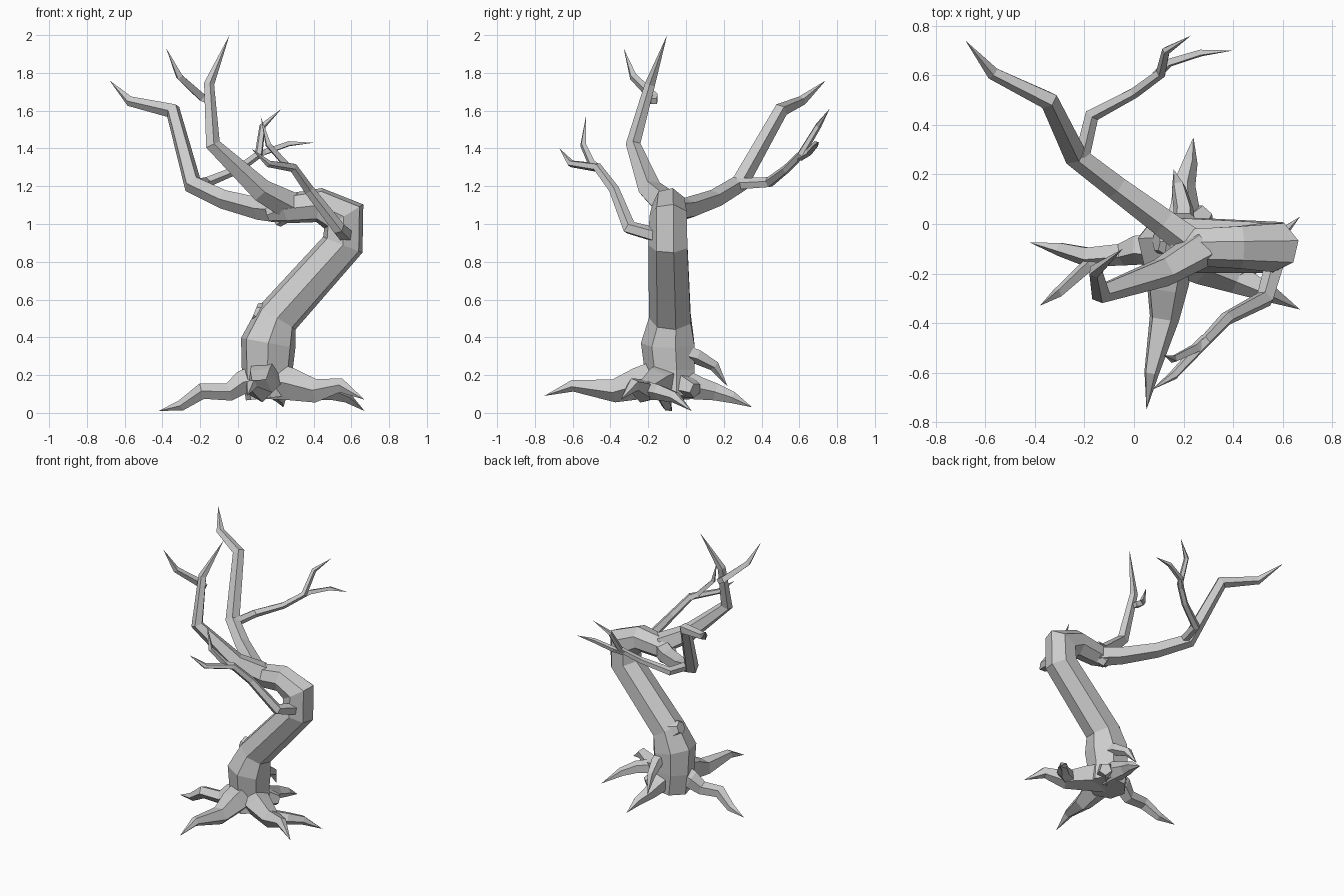
import bpy, bmesh, math
from mathutils import Vector


def limb(name, pts, sides=5):
    """Faceted, mitred tube through (x, y, z, radius) points; radius 0 makes a pointed tip."""
    P = [Vector(p[:3]) for p in pts]
    seg = [(b - a).normalized() for a, b in zip(P, P[1:])]
    bm = bmesh.new()
    u = Vector((0, 1, 0))
    prev = None
    for i, p in enumerate(P):
        d0, d1 = seg[max(i - 1, 0)], seg[min(i, len(seg) - 1)]
        t = (d0 + d1).normalized()
        u = u - t * u.dot(t)
        if u.length < 0.05:
            u = t.orthogonal()
        u.normalize()
        v = t.cross(u)
        r = pts[i][3]
        if r == 0:
            tip = bm.verts.new(p)
            for k in range(sides):
                bm.faces.new((prev[k], prev[(k + 1) % sides], tip))
            prev = None
            break
        bend = d1 - d0
        n = bend.normalized() if bend.length > 1e-4 else Vector()
        stretch = 1 / max(t.dot(d1), 0.7) - 1
        ring = []
        for k in range(sides):
            a = 2 * math.pi * (k + 0.5) / sides
            o = (u * math.cos(a) + v * math.sin(a)) * r * 1.06
            ring.append(bm.verts.new(p + o + n * o.dot(n) * stretch))
        if prev:
            for k in range(sides):
                j = (k + 1) % sides
                bm.faces.new((prev[k], prev[j], ring[j], ring[k]))
        else:
            bm.faces.new(ring[::-1])
        prev = ring
    if prev:
        bm.faces.new(prev)
    bmesh.ops.recalc_face_normals(bm, faces=bm.faces)
    me = bpy.data.meshes.new(name)
    bm.to_mesh(me)
    bm.free()
    ob = bpy.data.objects.new(name, me)
    bpy.context.collection.objects.link(ob)
    return ob


# Leaning trunk that bends back over itself
limb("trunk", [(.17, -.08, .08, .125), (.155, -.08, .22, .13), (.16, -.09, .37, .14),
               (.205, -.08, .5, .11), (.555, -.09, .89, .102), (.56, -.09, 1.04, .098),
               (.43, -.09, 1.10, .085), (.25, -.09, 1.08, .075), (.16, -.07, 1.05, .04)], 7)

# Knot on the trunk and lump under the crown fork
limb("trunk_knot", [(.22, -.07, .46, .085), (.14, -.07, .52, .075), (.09, -.07, .54, .04)], 6)
limb("fork_lump", [(.27, -.08, 1.07, .05), (.2, -.05, 1.02, .04)], 6)

# Tall front branch and its twig
limb("front_branch", [(.27, -.1, 1.1, .075), (.12, -.19, 1.18, .06), (-.135, -.28, 1.42, .037),
                      (-.155, -.19, 1.74, .027), (-.045, -.1, 2.0, 0)])
limb("front_branch_twig", [(-.15, -.17, 1.65, .022), (-.19, -.17, 1.67, .026),
                           (-.31, -.28, 1.78, .02), (-.38, -.33, 1.93, 0)], 4)

# Long rear branch and its forked twig
limb("rear_branch", [(.24, -.08, 1.07, .065), (.12, .01, 1.08, .058), (-.07, .15, 1.13, .05),
                     (-.24, .28, 1.21, .046), (-.345, .5, 1.6, .037),
                     (-.57, .61, 1.65, .026), (-.68, .74, 1.76, 0)])
limb("rear_twig", [(-.21, .27, 1.21, .03), (-.17, .44, 1.22, .027), (0, .53, 1.29, .022),
                   (.11, .61, 1.37, .02), (.13, .7, 1.52, .016), (.23, .76, 1.61, 0)], 5)
limb("rear_twig_fork", [(.09, .6, 1.35, .018), (.14, .65, 1.38, .018),
                        (.27, .69, 1.425, .015), (.4, .7, 1.43, 0)], 4)

# Side branch off the elbow, forked
limb("side_branch", [(.58, -.12, .93, .04), (.53, -.3, .98, .034), (.375, -.38, 1.18, .027),
                     (.29, -.47, 1.3, .023), (.16, -.61, 1.32, .018), (.07, -.67, 1.4, 0)], 5)
limb("side_branch_fork", [(.29, -.46, 1.29, .02), (.25, -.5, 1.32, .02),
                          (.16, -.545, 1.42, .016), (.12, -.53, 1.57, 0)], 4)

# Roots
roots = {
    "left": [(.14, -.1, .19, .08), (.02, -.1, .16, .06), (-.05, -.12, .11, .045),
             (-.19, -.13, .115, .04), (-.3, -.1, .04, .028), (-.42, -.075, .01, 0)],
    "front": [(.15, -.1, .2, .1), (.13, -.25, .16, .085), (.12, -.38, .12, .06),
              (.07, -.6, .145, .03), (.05, -.75, .09, 0)],
    "right": [(.18, -.1, .17, .1), (.29, -.16, .15, .085), (.42, -.22, .115, .06),
              (.55, -.28, .145, .035), (.67, -.345, .07, 0)],
    "right_fork": [(.4, -.2, .12, .05), (.5, -.14, .11, .042), (.57, -.06, .085, .03),
                   (.67, .03, .01, 0)],
    "back": [(.19, -.04, .16, .085), (.2, .07, .13, .06), (.2, .16, .11, .045),
             (.225, .25, .08, .03), (.24, .35, .03, 0)],
    "upper_back": [(.2, -.04, .33, .05), (.2, .06, .3, .04), (.18, .15, .25, .028),
                   (.16, .22, .14, 0)],
    "back_lump": [(.2, -.05, .16, .08), (.29, .05, .12, .04)],
}
for name, path in roots.items():
    limb("root_" + name, path, 5)
